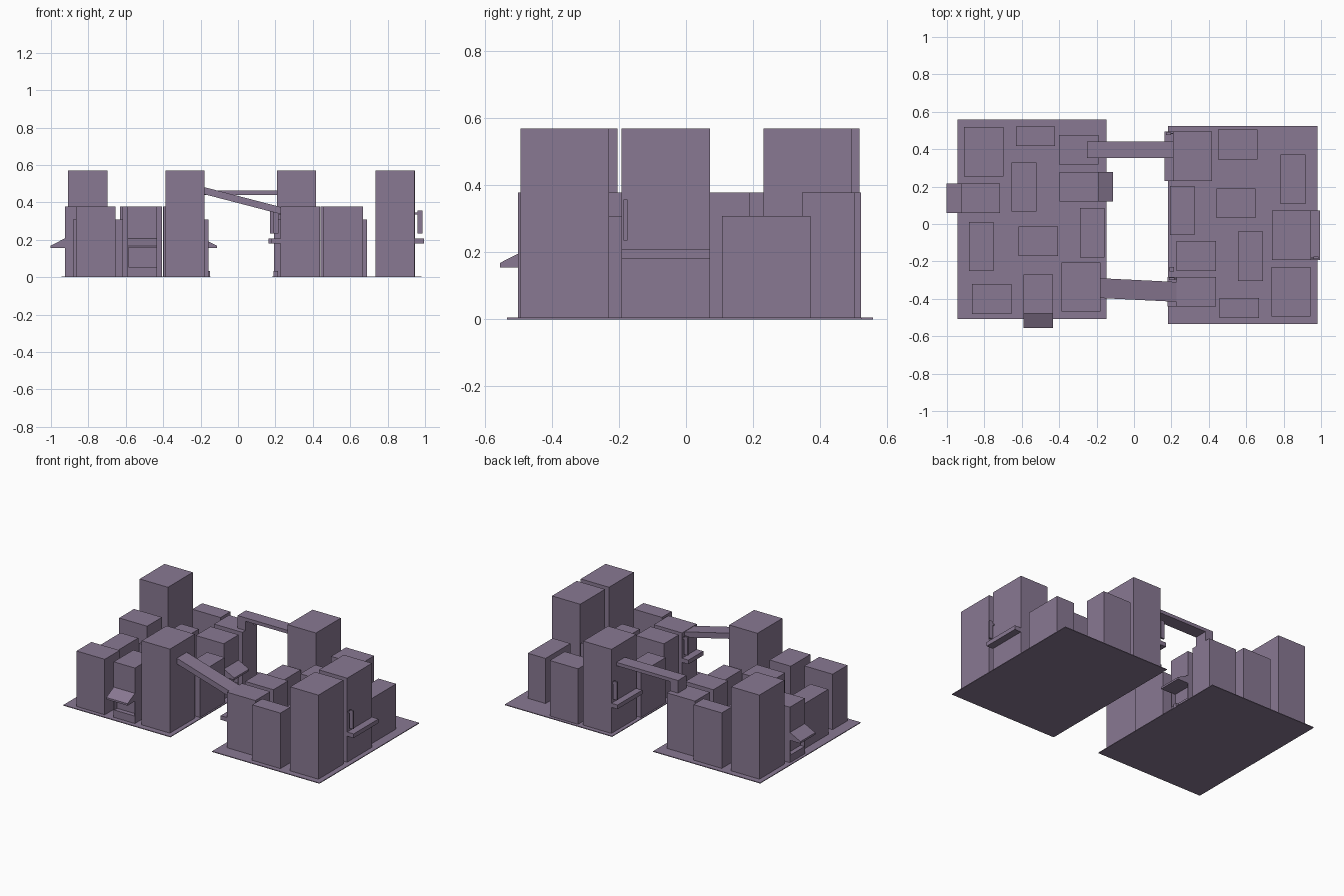
import bpy, bmesh, math
from mathutils import Matrix, Vector

if "Cube" in bpy.data.objects:
    bpy.data.objects.remove(bpy.data.objects["Cube"])

mat = bpy.data.materials.new("muted_purple")
mat.diffuse_color = (0.25, 0.19, 0.29, 1)
mat.use_nodes = True
mat.node_tree.nodes["Principled BSDF"].inputs["Base Color"].default_value = mat.diffuse_color


def finish(name, bm):
    bmesh.ops.recalc_face_normals(bm, faces=bm.faces[:])
    me = bpy.data.meshes.new(name)
    bm.to_mesh(me)
    bm.free()
    me.materials.append(mat)
    ob = bpy.data.objects.new(name, me)
    bpy.context.collection.objects.link(ob)
    return ob


def add_box(bm, x0, x1, y0, y1, z0, z1):
    m = Matrix.Translation(((x0 + x1) / 2, (y0 + y1) / 2, (z0 + z1) / 2))
    m = m @ Matrix.Diagonal((x1 - x0, y1 - y0, z1 - z0, 1))
    bmesh.ops.create_cube(bm, size=1, matrix=m)


def box(name, *dims):
    bm = bmesh.new()
    add_box(bm, *dims)
    return finish(name, bm)


G = 0.005
# Ground slabs
box("ground_left", -0.943, -0.147, -0.508, 0.558, 0, G)
box("ground_right", 0.182, 0.98, -0.535, 0.525, 0, G)

# Plain buildings by type: width, depth, height, then centres
kinds = {
    "tower": (0.21, 0.264, 0.57, [(-0.804, 0.386), (-0.283, -0.337), (0.313, 0.363),
                                  (0.842, -0.061), (0.839, -0.362)]),
    "block": (0.21, 0.158, 0.378, [(-0.296, 0.398), (-0.512, -0.093), (-0.76, -0.401),
                                   (0.545, 0.112), (0.333, -0.171), (0.333, -0.362)]),
    "slim_block": (0.132, 0.264, 0.308, [(-0.588, 0.198), (-0.816, -0.12), (-0.223, -0.047),
                                         (0.258, 0.072), (0.85, 0.24), (0.623, -0.173)]),
    "row_block": (0.21, 0.105, 0.378, [(-0.527, 0.47), (0.562, -0.449)]),
}
for kind, (w, d, h, spots) in kinds.items():
    for i, (x, y) in enumerate(spots):
        box(f"{kind}_{i + 1}", x - w / 2, x + w / 2, y - d / 2, y + d / 2, G, h)
box("block_back", 0.45, 0.66, 0.346, 0.504, G, 0.378)


# Shops: body with a recessed opening over a low counter, wedge awning in front
def shop(i, x, y, turn):
    m = Matrix.Translation((x, y, 0)) @ Matrix.Rotation(math.radians(turn), 4, 'Z')
    w, d, rec = 0.079, 0.208, 0.03
    bm = bmesh.new()
    add_box(bm, -w, w, rec, d, G, 0.378)
    add_box(bm, -w, w, 0, rec, G, 0.055)
    add_box(bm, -w, w, 0, rec, 0.155, 0.378)
    for s in (-1, 1):
        add_box(bm, s * w - 0.004 * (s > 0), s * w + 0.004 * (s < 0), 0, rec, 0.055, 0.155)
    finish(f"shop_{i}", bm).matrix_world = m
    bm = bmesh.new()
    profile = [(0, 0.155), (-0.078, 0.155), (-0.078, 0.168), (0, 0.208)]
    face = bm.faces.new([bm.verts.new((-w, py, pz)) for py, pz in profile])
    ext = bmesh.ops.extrude_face_region(bm, geom=[face])
    bmesh.ops.translate(bm, vec=(2 * w, 0, 0),
                        verts=[v for v in ext["geom"] if isinstance(v, bmesh.types.BMVert)])
    finish(f"awning_{i}", bm).matrix_world = m


shop(1, -0.511, -0.478, 0)
shop(2, -0.925, 0.138, -90)
shop(3, -0.19, 0.199, 90)


# Balcony ledges, each with an upright board held off the wall by a bracket
def ledge(i, wall, side, y0, y1, board_y):
    def span(a, b):
        return sorted((wall + side * a, wall + side * b))
    box(f"ledge_{i}", *span(0, 0.048), y0, y1, 0.18, 0.208)
    box(f"board_{i}", *span(0.012, 0.04), board_y - 0.006, board_y + 0.006, 0.235, 0.357)
    box(f"bracket_{i}", *span(0, 0.014), board_y - 0.003, board_y + 0.003, 0.335, 0.345)


ledge(1, 0.947, 1, -0.193, 0.071, -0.181)
ledge(2, 0.211, -1, 0.231, 0.495, 0.483)
ledge(3, 0.228, -1, -0.441, -0.283, -0.293)

# Small crates on the ground
box("crate_right", 0.19, 0.214, -0.254, -0.231, G, 0.033)
box("crate_left", -0.176, -0.151, 0.188, 0.212, G, 0.033)

# Level footbridge with its support on the lower roof
box("level_bridge", -0.25, 0.211, 0.352, 0.442, 0.44, 0.463)
box("bridge_support", -0.25, -0.191, 0.352, 0.442, 0.378, 0.44)

# Sloping footbridge, slightly skewed in plan
bm = bmesh.new()
a, b = Vector((-0.178, -0.343, 0.462)), Vector((0.229, -0.363, 0.356))
ends = []
for p in (a, b):
    ends.append([bm.verts.new(p + Vector((0, sy * 0.053, sz * 0.019)))
                 for sy, sz in ((-1, -1), (1, -1), (1, 1), (-1, 1))])
for k in range(4):
    n = (k + 1) % 4
    bm.faces.new((ends[0][k], ends[0][n], ends[1][n], ends[1][k]))
bm.faces.new(ends[0])
bm.faces.new(ends[1])
finish("sloping_bridge", bm)
